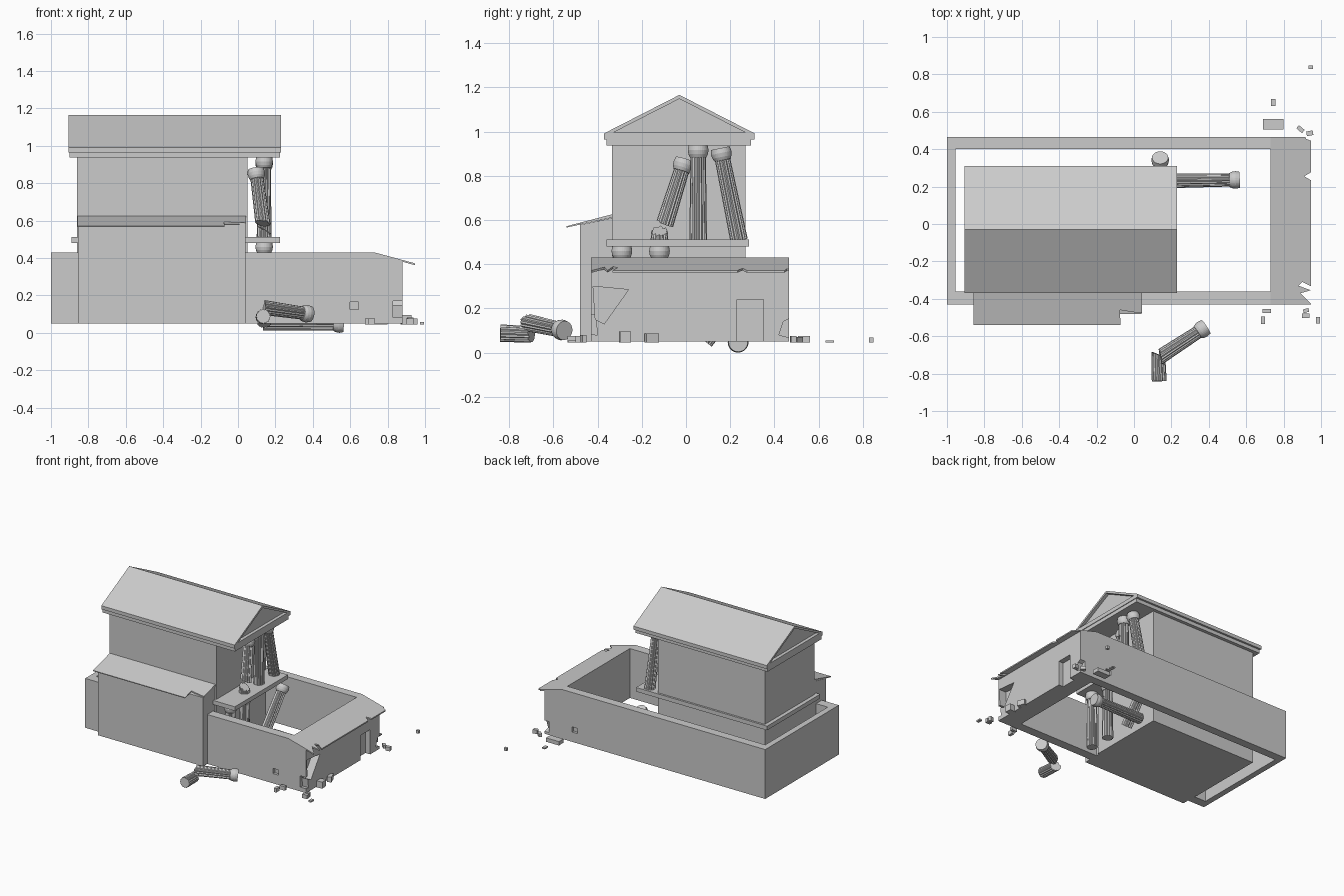
import bpy, bmesh, math, random
from mathutils import Vector, Matrix

if "Cube" in bpy.data.objects:
    bpy.data.objects.remove(bpy.data.objects["Cube"])

random.seed(4)


def finish(name, bm):
    bmesh.ops.recalc_face_normals(bm, faces=bm.faces)
    me = bpy.data.meshes.new(name)
    bm.to_mesh(me)
    bm.free()
    ob = bpy.data.objects.new(name, me)
    bpy.context.collection.objects.link(ob)
    return ob


def prism(name, pts, axis, a, b):
    """Extrude a 2D outline along x, y or z from a to b."""
    place = {'x': lambda p, t: (t, p[0], p[1]),
             'y': lambda p, t: (p[0], t, p[1]),
             'z': lambda p, t: (p[0], p[1], t)}[axis]
    bm = bmesh.new()
    lo = [bm.verts.new(place(p, a)) for p in pts]
    hi = [bm.verts.new(place(p, b)) for p in pts]
    bm.faces.new(lo)
    bm.faces.new(hi)
    for i in range(len(pts)):
        j = (i + 1) % len(pts)
        bm.faces.new((lo[i], lo[j], hi[j], hi[i]))
    return finish(name, bm)


def box(name, x0, x1, y0, y1, z0, z1):
    return prism(name, [(x0, y0), (x1, y0), (x1, y1), (x0, y1)], 'z', z0, z1)


def cut(target, *cutters):
    bpy.context.view_layer.objects.active = target
    for c in cutters:
        c.hide_render = True
        m = target.modifiers.new('cut', 'BOOLEAN')
        m.operation, m.solver, m.object = 'DIFFERENCE', 'EXACT', c
        bpy.ops.object.modifier_apply(modifier=m.name)
        bpy.data.objects.remove(c)


def column(name, base, top, capital=True, jag_base=0, jag_top=0, n=32):
    """Fluted shaft between two points, optional capital, jagged ends."""
    base, top = Vector(base), Vector(top)
    length = (top - base).length
    rings = [(0, .040, 1, jag_base)]
    if capital:
        rings += [(length - .056, .035, 1, 0), (length - .055, .037, 0, 0),
                  (length - .040, .044, 0, 0), (length - .022, .047, 0, 0),
                  (length, .043, 0, 0)]
    else:
        rings += [(length, .037, 1, jag_top)]
    bm = bmesh.new()
    loops = []
    for z, r, flute, jag in rings:
        loop = []
        for i in range(n):
            a = 2 * math.pi * i / n
            rr = r * (.88 if flute and i % 2 else 1)
            dz = jag * (math.cos(a) + random.uniform(-.3, .3))
            loop.append(bm.verts.new((rr * math.cos(a), rr * math.sin(a), z + dz)))
        loops.append(loop)
    for lo, hi in zip(loops, loops[1:]):
        for i in range(n):
            j = (i + 1) % n
            bm.faces.new((lo[i], lo[j], hi[j], hi[i]))
    bm.faces.new(loops[0])
    bm.faces.new(loops[-1])
    rot = (top - base).to_track_quat('Z', 'Y').to_matrix().to_4x4()
    bm.transform(Matrix.Translation(base) @ rot)
    return finish(name, bm)


# Courtyard wall with sloping east eave, hollowed and chipped
wall = prism('courtyard_wall', [(-1, .05), (.88, .05), (.88, .38), (.945, .362), (.945, .372),
                                (.73, .43), (-1, .43)], 'y', -.43, .465)
cut(wall,
    box('court', -.955, .73, -.36, .40, -.1, .6),
    box('door', .84, 1, .23, .35, 0, .24),
    box('window_front', .60, .645, -.5, -.41, .125, .165),
    box('window_back', .60, .645, .445, .5, .125, .165),
    prism('break_a', [(-.42, .30), (-.26, .285), (-.37, .13), (-.41, .15)], 'x', .82, 1),
    prism('break_b', [(-.5, .17), (-.41, .17), (-.40, .08), (-.5, .09)], 'x', .83, 1),
    prism('break_c', [(.5, .17), (.44, .14), (.42, .08), (.5, .06)], 'x', .84, 1),
    prism('chip_a', [(.91, .255), (.96, .225), (.96, .285)], 'z', .3, .5),
    prism('chip_b', [(.88, -.33), (.96, -.36), (.96, -.34), (.90, -.31)], 'z', .3, .5),
    prism('chip_c', [(.89, -.37), (.96, -.44), (.96, -.35)], 'z', .3, .5),
    prism('chip_d', [(.91, .48), (.96, .48), (.96, .44), (.92, .455)], 'z', .3, .5))

# Main hall, upper floor slab and entablature
box('hall', -.86, .05, -.335, .27, .05, .95)
box('floor_slab', -.89, .225, -.36, .285, .48, .512)
box('entablature', -.90, .225, -.36, .295, .937, .967)
box('cornice', -.905, .23, -.37, .31, .965, .99)

# Gable roof with recessed pediments
roof = prism('gable_roof', [(-.37, .985), (.31, .985), (.31, .992), (-.03, 1.166), (-.37, .992)],
             'x', -.905, .23)
tri = [(-.33, .995), (.27, .995), (-.03, 1.148)]
cut(roof, prism('pediment_east', tri, 'x', .205, .3), prism('pediment_west', tri, 'x', -1, -.88))

# Lean-to annex on the front with broken roof corner
box_pts = [(-.48, .05), (-.33, .05), (-.33, .61), (-.48, .578)]
prism('annex', box_pts, 'x', -.855, .04)
annex_roof = prism('annex_roof', [(-.54, .566), (-.33, .612), (-.33, .627), (-.54, .572)],
                   'x', -.857, .043)
cut(annex_roof, prism('roof_break', [(-.07, -.6), (.1, -.6), (.1, -.482), (.02, -.475),
                                     (-.075, -.46)], 'z', .4, .8))

# Lower columns: two upright, one leaning, one fallen
for i, y in enumerate((-.29, -.12)):
    column(f'lower_column_{i + 1}', (.14, y, .05), (.14, y, .482))
column('lower_column_leaning', (.14, .085, .052), (.14, .355, .385))
column('lower_column_fallen', (.135, .23, .052), (.565, .236, .047))

# Upper columns: upright, leaning, snapped, and one fallen to the ground
column('upper_column_upright', (.14, .055, .51), (.14, .055, .938))
column('upper_column_leaning', (.14, .24, .508), (.14, .155, .925))
column('upper_column_stub', (.14, -.12, .51), (.14, -.12, .55), False, jag_top=.02)
column('upper_column_snapped', (.133, -.095, .585), (.095, -.005, .873), jag_base=.012)
column('ground_column_lower', (.135, -.84, .088), (.13, -.70, .083), False, jag_top=.015)
column('ground_column_upper', (.14, -.71, .135), (.385, -.55, .10), jag_base=.015)

# Scattered rubble: x, y, width, depth, height, turn
rubble = [(.745, .533, .11, .055, .03, 0), (.745, .65, .025, .038, .01, 0),
          (.89, .507, .04, .022, .025, -40), (.94, .485, .035, .025, .03, 10),
          (.945, .838, .022, .02, .022, 0), (.71, -.465, .045, .022, .03, 0),
          (.69, -.515, .022, .04, .03, 0), (.92, -.463, .03, .02, .035, 15),
          (.918, -.49, .04, .025, .03, 0), (.983, -.515, .022, .035, .012, 0),
          (.90, -.275, .05, .05, .05, 5), (.895, -.155, .03, .06, .04, 20)]
for i, (x, y, w, d, h, turn) in enumerate(rubble):
    ob = box(f'rubble_{i + 1}', -w / 2, w / 2, -d / 2, d / 2, 0, h)
    ob.location = (x, y, .046)
    ob.rotation_euler.z = math.radians(turn)
